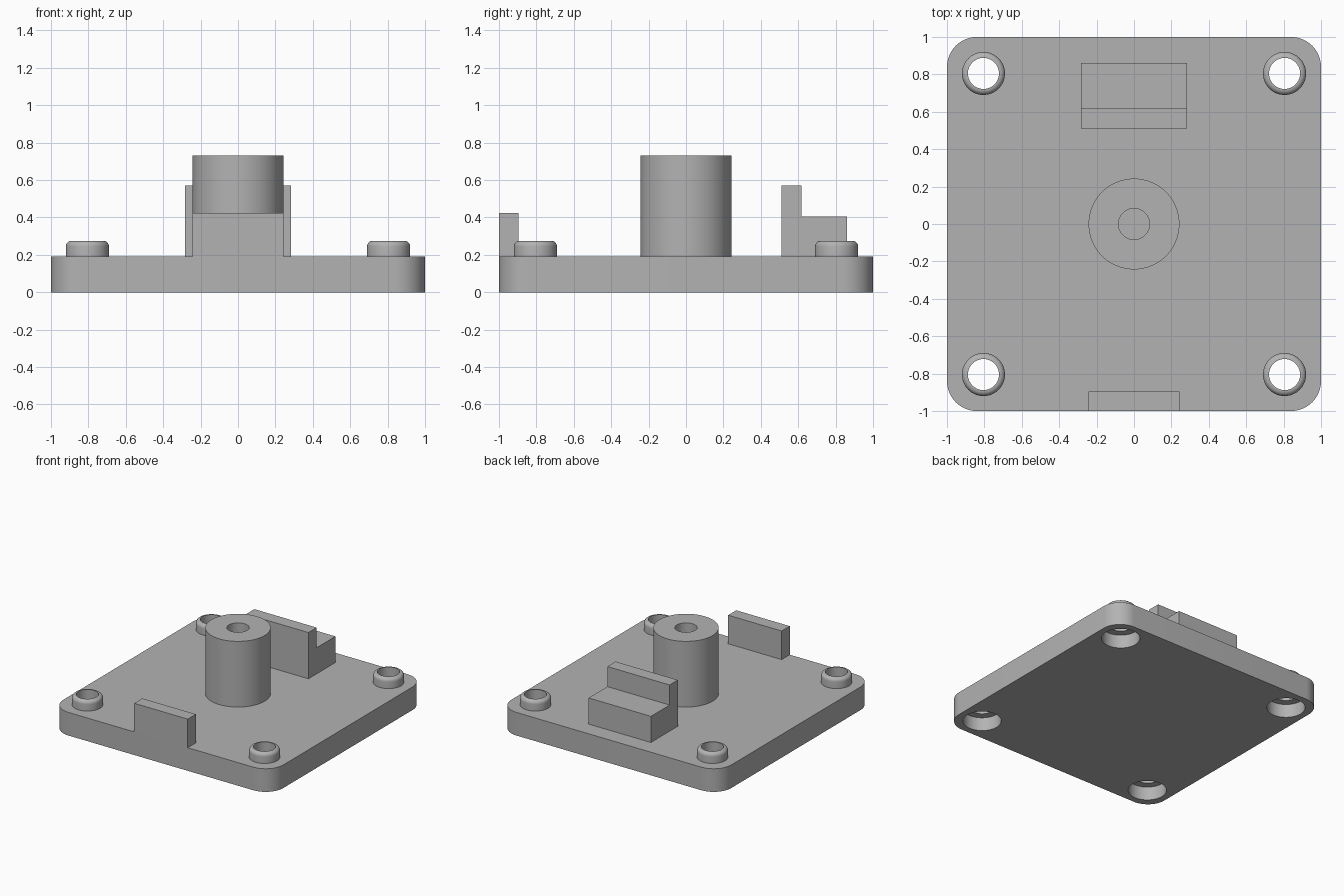
import bpy, bmesh, math

cube = bpy.data.objects.get("Cube")
if cube:
    bpy.data.objects.remove(cube)

PLATE_TOP = 0.19
HOLE_R = 0.083
BORE_R = 0.143
MOUNT = 0.805

grey = bpy.data.materials.new("plain grey")
grey.use_nodes = True
colour = (0.45, 0.45, 0.45, 1)
grey.diffuse_color = colour
grey.node_tree.nodes["Principled BSDF"].inputs["Base Color"].default_value = colour


def finish(name, bm):
    """Turn a bmesh into a grey object with smooth curves and sharp edges."""
    bmesh.ops.recalc_face_normals(bm, faces=bm.faces)
    mesh = bpy.data.meshes.new(name)
    bm.to_mesh(mesh)
    bm.free()
    mesh.materials.append(grey)
    obj = bpy.data.objects.new(name, mesh)
    bpy.context.collection.objects.link(obj)
    smooth(obj)
    return obj


def smooth(obj):
    bpy.ops.object.select_all(action='DESELECT')
    obj.select_set(True)
    bpy.context.view_layer.objects.active = obj
    bpy.ops.object.shade_smooth_by_angle(angle=math.radians(35))


def extrude(name, outline, vector):
    """Solid prism from a closed outline."""
    bm = bmesh.new()
    face = bm.faces.new([bm.verts.new(p) for p in outline])
    result = bmesh.ops.extrude_face_region(bm, geom=[face], use_keep_orig=True)
    moved = [g for g in result["geom"] if isinstance(g, bmesh.types.BMVert)]
    bmesh.ops.translate(bm, verts=moved, vec=vector)
    return finish(name, bm)


def lathe(name, profile, x=0, y=0, steps=64):
    """Spin a closed (radius, height) profile around a vertical axis."""
    bm = bmesh.new()
    verts = [bm.verts.new((r, 0, z)) for r, z in profile]
    edges = [bm.edges.new((a, b)) for a, b in zip(verts, verts[1:] + verts[:1])]
    bmesh.ops.spin(bm, geom=verts + edges, cent=(0, 0, 0), axis=(0, 0, 1),
                   angle=math.tau, steps=steps)
    bmesh.ops.remove_doubles(bm, verts=bm.verts, dist=1e-4)
    bmesh.ops.translate(bm, verts=bm.verts, vec=(x, y, 0))
    return finish(name, bm)


# Base plate with rounded corners
radius = 0.16
outline = []
for corner, (sx, sy) in enumerate([(1, 1), (-1, 1), (-1, -1), (1, -1)]):
    for i in range(13):
        a = math.radians(90 * corner + 7.5 * i)
        outline.append((sx * (1 - radius) + radius * math.cos(a),
                        sy * (1 - radius) + radius * math.sin(a), 0))
plate = extrude("base_plate", outline, (0, 0, PLATE_TOP))

# Rounded mounting collars, and counterbored holes through the plate
top, outer, fillet = 0.275, 0.115, 0.03
collar = [(HOLE_R, PLATE_TOP), (outer, PLATE_TOP)]
for i in range(7):
    a = math.radians(15 * i)
    collar.append((outer - fillet + fillet * math.cos(a),
                   top - fillet + fillet * math.sin(a)))
collar.append((HOLE_R, top))
bore = [(0, -0.1), (BORE_R, -0.1), (BORE_R, 0.11), (HOLE_R, 0.11),
        (HOLE_R, 0.3), (0, 0.3)]
for side, x in (("left", MOUNT), ("right", -MOUNT)):
    for end, y in (("front", -MOUNT), ("back", MOUNT)):
        lathe(f"{end}_{side}_collar", collar, x, y)
        cutter = lathe("hole_cutter", bore, x, y)
        cutter.hide_render = True
        cut = plate.modifiers.new("hole", 'BOOLEAN')
        cut.operation = 'DIFFERENCE'
        cut.solver = 'EXACT'
        cut.object = cutter
        bpy.context.view_layer.objects.active = plate
        bpy.ops.object.modifier_apply(modifier=cut.name)
        bpy.data.objects.remove(cutter)
smooth(plate)

# Central post with a blind hole
lathe("center_post", [(0.243, PLATE_TOP), (0.243, 0.73),
                      (HOLE_R, 0.73), (HOLE_R, PLATE_TOP)])

# Stepped block at the back
w = 0.283
step = [(0.51, PLATE_TOP), (0.86, PLATE_TOP), (0.86, 0.405),
        (0.617, 0.405), (0.617, 0.57), (0.51, 0.57)]
extrude("back_step_block", [(-w, y, z) for y, z in step], (2 * w, 0, 0))

# Upright tab flush with the front edge
w = 0.243
tab = [(-1, PLATE_TOP), (-0.895, PLATE_TOP), (-0.895, 0.425), (-1, 0.425)]
extrude("front_tab", [(-w, y, z) for y, z in tab], (2 * w, 0, 0))
